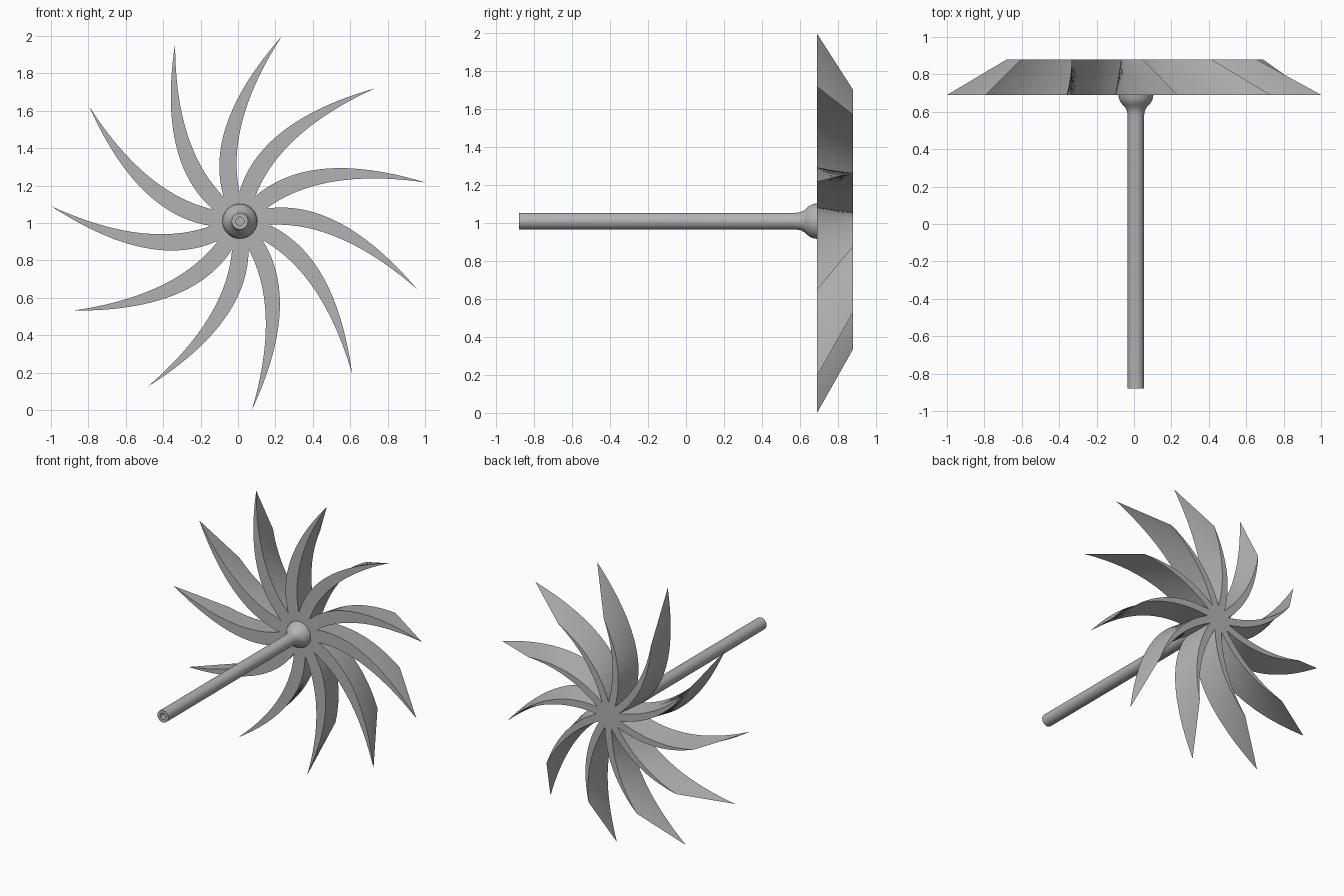
import bpy
import bmesh
import math
from mathutils import Vector

cube = bpy.data.objects.get("Cube")
if cube:
    bpy.data.objects.remove(cube, do_unlink=True)

AXIS_X, AXIS_Z = 0.01, 1.01
FRONT_Y, BACK_Y = 0.69, 0.88
BLADES, STEPS = 11, 24
PITCH = math.tau / BLADES
TURN = math.radians(11.8)

grey = bpy.data.materials.new("plain_grey")
grey.use_nodes = True
grey.diffuse_color = (0.45, 0.45, 0.45, 1)
grey.node_tree.nodes["Principled BSDF"].inputs["Base Color"].default_value = grey.diffuse_color


def finish(name, bm, angle):
    """Clean the mesh, make it an object on the shaft axis and shade it."""
    bmesh.ops.remove_doubles(bm, verts=bm.verts, dist=0.0005)
    bmesh.ops.recalc_face_normals(bm, faces=bm.faces)
    mesh = bpy.data.meshes.new(name)
    bm.to_mesh(mesh)
    bm.free()
    mesh.materials.append(grey)
    obj = bpy.data.objects.new(name, mesh)
    obj.location = (AXIS_X, 0, AXIS_Z)
    bpy.context.collection.objects.link(obj)
    bpy.ops.object.select_all(action="DESELECT")
    obj.select_set(True)
    bpy.context.view_layer.objects.active = obj
    bpy.ops.object.shade_smooth_by_angle(angle=math.radians(angle))
    return obj


def polar(radius, angle):
    return Vector((radius * math.cos(angle), radius * math.sin(angle)))


def bezier(start, control, tip):
    points = []
    for i in range(STEPS + 1):
        t = i / STEPS
        points.append((1 - t) ** 2 * start + 2 * t * (1 - t) * control + t * t * tip)
    return points


def blade_outline(root_radius, upper_control, lower_control, tip):
    """Upper and lower edges of one curved blade, meeting at the tip."""
    low = math.radians(13.7)
    upper = bezier(polar(root_radius, low + PITCH), Vector(upper_control), Vector(tip))
    lower = bezier(polar(root_radius, low), Vector(lower_control), Vector(tip))
    return upper, lower


# Bladed wheel: a full outline in front, drafted to a slimmer one behind
front = blade_outline(0.157, (0.454, 0.305), (0.49, 0.191), (1.0127, 0))
back = blade_outline(0.095, (0.347, 0.217), (0.375, 0.168), (0.683, 0.117))
bm = bmesh.new()
hubs = {FRONT_Y: [], BACK_Y: []}
for k in range(BLADES):
    turn = TURN + k * PITCH

    def ring(points, y):
        verts = []
        for p in points:
            c, s = math.cos(turn), math.sin(turn)
            verts.append(bm.verts.new((c * p.x - s * p.y, y, s * p.x + c * p.y)))
        return verts

    fu, fl = (ring(edge, FRONT_Y) for edge in front)
    bu, bl = (ring(edge, BACK_Y) for edge in back)
    for a, b in ((fu, fl), (bu, bl), (fu, bu), (fl, bl)):
        for i in range(STEPS):
            bm.faces.new((a[i], a[i + 1], b[i + 1], b[i]))
    hubs[FRONT_Y] += [fl[0], fu[0]]
    hubs[BACK_Y] += [bl[0], bu[0]]
bmesh.ops.remove_doubles(bm, verts=bm.verts, dist=0.0005)
# Hub plates close the wheel between the blade roots
for y, inner in ((FRONT_Y, 0.157), (BACK_Y, 0.095)):
    roots = [v for v in bm.verts
             if abs(v.co.y - y) < 0.001 and math.hypot(v.co.x, v.co.z) < inner + 0.001]
    roots.sort(key=lambda v: math.atan2(v.co.z, v.co.x))
    bm.faces.new(roots)
finish("bladed_wheel", bm, 25)

# Hollow shaft flaring into a rounded collar, turned around the y axis
profile = [(0, 0.6), (0.022, 0.6), (0.022, -0.88), (0.044, -0.88), (0.044, 0.58),
           (0.048, 0.605), (0.058, 0.624), (0.073, 0.64), (0.084, 0.655),
           (0.091, 0.673), (0.094, 0.695), (0, 0.695)]
bm = bmesh.new()
verts = [bm.verts.new((r, y, 0)) for r, y in profile]
edges = [bm.edges.new(pair) for pair in zip(verts, verts[1:])]
bmesh.ops.spin(bm, geom=verts + edges, cent=(0, 0, 0), axis=(0, 1, 0),
               angle=math.tau, steps=40, use_duplicate=False)
finish("shaft_and_collar", bm, 40)
